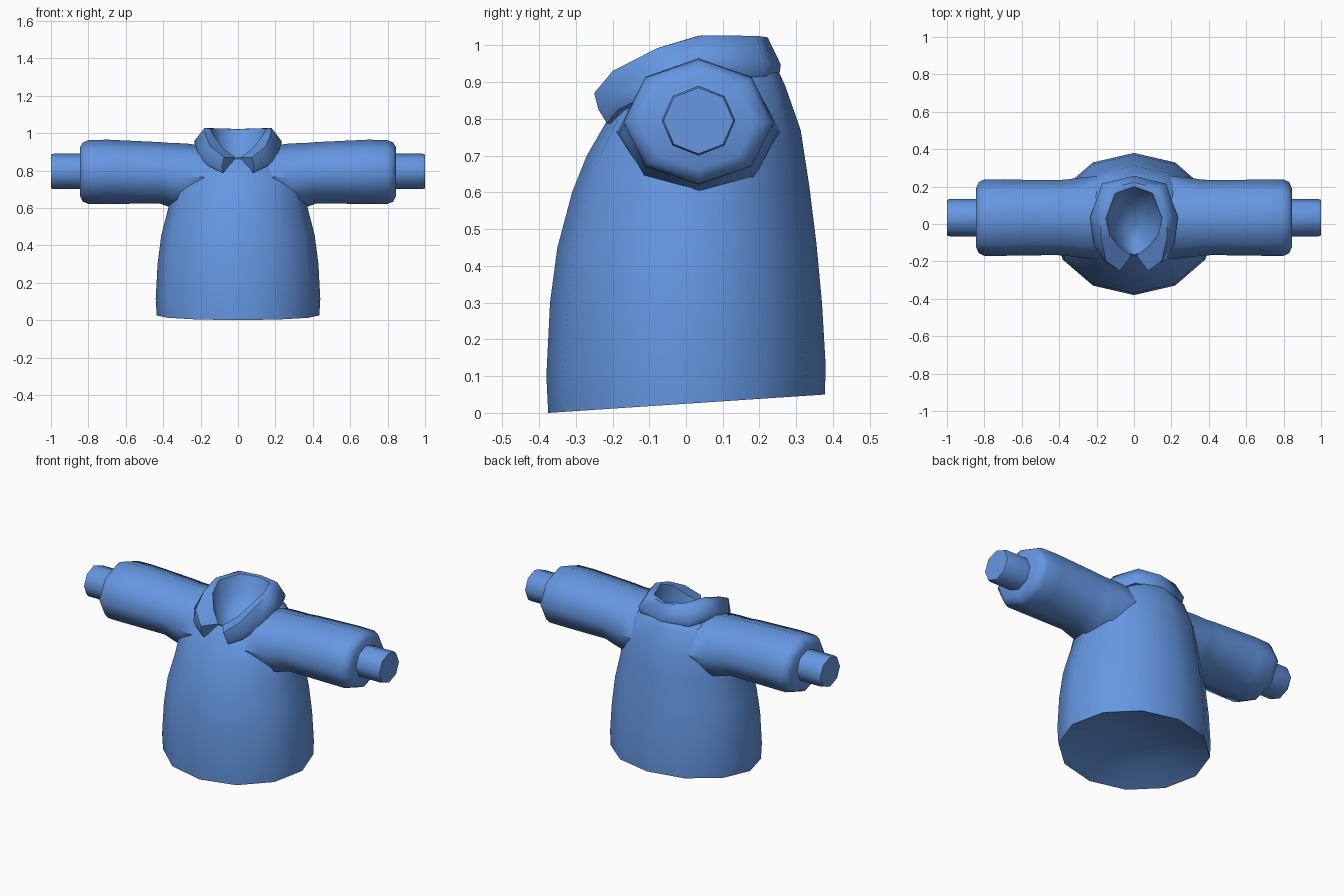
import bpy, bmesh, math

if "Cube" in bpy.data.objects:
    bpy.data.objects.remove(bpy.data.objects["Cube"])

blue = bpy.data.materials.new("soft_blue")
blue.diffuse_color = (0.13, 0.31, 0.76, 1)
blue.use_nodes = True
blue.node_tree.nodes["Principled BSDF"].inputs["Base Color"].default_value = blue.diffuse_color


def make(name, rows, closed=True, cap_first=False, cap_last=False, angle=55):
    """Skin a list of equally long point rows into one smooth mesh."""
    bm = bmesh.new()
    vs = [[bm.verts.new(p) for p in row] for row in rows]
    n = len(rows[0])
    for a, b in zip(vs, vs[1:]):
        for i in range(n if closed else n - 1):
            j = (i + 1) % n
            bm.faces.new((a[i], a[j], b[j], b[i]))
    if cap_first:
        bm.faces.new(vs[0][::-1])
    if cap_last:
        bm.faces.new(vs[-1])
    bmesh.ops.remove_doubles(bm, verts=bm.verts, dist=1e-5)
    bmesh.ops.recalc_face_normals(bm, faces=bm.faces)
    me = bpy.data.meshes.new(name)
    bm.to_mesh(me)
    bm.free()
    for p in me.polygons:
        p.use_smooth = True
    me.set_sharp_from_angle(angle=math.radians(angle))
    me.materials.append(blue)
    ob = bpy.data.objects.new(name, me)
    bpy.context.collection.objects.link(ob)
    return ob


# Body: twelve-sided tilted rings (half width, front y, front z, back y, back z)
levels = [
    (.435, -.375, 0, .378, .05), (.44, -.38, .10, .38, .13),
    (.43, -.37, .30, .37, .30), (.41, -.35, .45, .355, .46),
    (.37, -.31, .60, .335, .62), (.355, -.27, .70, .312, .77),
    (.31, -.215, .795, .27, .89), (.20, -.18, .85, .245, .945),
    (.15, -.165, .865, .21, .965)]
rings = []
for hw, yf, zf, yb, zb in levels:
    ring = []
    for k in range(12):
        a = math.tau * k / 12
        t = (1 + math.sin(a)) / 2
        c = math.cos(a)
        ring.append((hw * c, yf + (yb - yf) * t, zf + (zb - zf) * t))
    rings.append(ring)
# Hem underside is hollowed towards the middle
inset = [(x * .6, y * .6, z * .6 + .07) for x, y, z in rings[0]]
make("shirt_body", [[(0, 0, .12)] * 12, inset] + rings, angle=62)


def tube(name, side, profile):
    """Octagonal tube along x from (x, centre z, y radius, z radius)."""
    rows = [[(side * x, .034 + ry * math.cos(k * math.tau / 8),
              z + rz * math.sin(k * math.tau / 8)) for k in range(8)]
            for x, z, ry, rz in profile]
    make(name, rows, cap_last=True)


# Sleeves with rounded ends, and narrow cuffs
for side, label in ((1, "right"), (-1, "left")):
    tube(label + "_sleeve", side, [
        (.16, .765, .225, .165), (.28, .765, .215, .18), (.36, .775, .204, .172),
        (.42, .788, .2, .164), (.70, .793, .204, .172), (.80, .792, .204, .17),
        (.83, .792, .19, .158), (.845, .793, .155, .13)])
    tube(label + "_cuff", side, [
        (.80, .795, .1, .095), (.985, .795, .1, .095), (1.0, .795, .095, .09)])

# Collar: half rows from back centre to front opening, then mirrored
fold = [(0, .2, 1.02), (.1, .165, 1.025), (.15, .03, 1.025),
        (.13, -.06, .985), (.08, -.12, .92), (.015, -.17, .87)]
mid = [(0, .222, 1.022), (.13, .192, 1.026), (.18, .04, 1.027),
       (.175, -.08, .992), (.148, -.2, .93), (.075, -.25, .87)]
rim = [(0, .258, .948), (.172, .215, .95), (.235, .035, .955),
       (.215, -.11, .9), (.167, -.193, .855), (.085, -.238, .825)]
under = [(0, .254, .92), (.165, .21, .915), (.222, .035, .912),
         (.205, -.1, .868), (.16, -.185, .825), (.083, -.215, .788)]
tuck = [(x * .75, y * .8, z) for x, y, z in under]


def mirrored(half):
    return [(-x, y, z) for x, y, z in half[:0:-1]] + half


# Closed cross-section, so the collar is a solid with capped front tips
section = [mirrored(r) for r in (fold, mid, rim, under, tuck)]
columns = [[row[i] for row in section] for i in range(11)]
make("collar", columns, cap_first=True, cap_last=True, angle=60)

# Neck hollow inside the collar
edge = mirrored(fold)
wall = [(x * .85, y * .8, z - .1) for x, y, z in edge]
floor = [(0, -.01, .76)] * len(edge)
hollow = make("neck_hollow", [edge, wall, floor], angle=70)
hollow.data.flip_normals()
